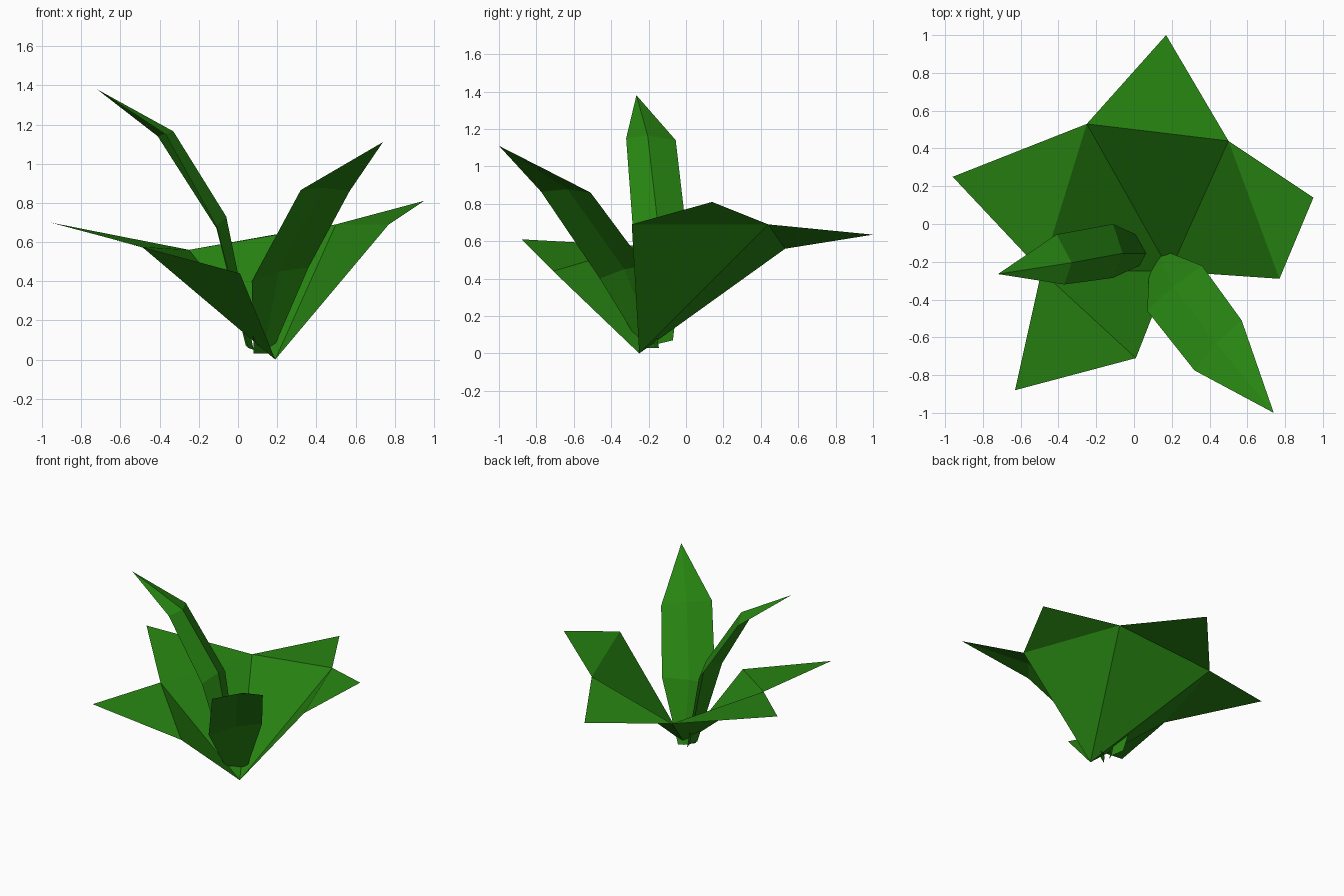
import bpy
import bmesh
from mathutils import Vector

cube = bpy.data.objects.get("Cube")
if cube:
    bpy.data.objects.remove(cube, do_unlink=True)

# One leaf green for the whole plant
green = bpy.data.materials.new("leaf_green")
green.use_nodes = True
colour = (0.021, 0.235, 0.006, 1.0)
green.diffuse_color = colour
green.node_tree.nodes["Principled BSDF"].inputs["Base Color"].default_value = colour


def make_object(name, bm):
    mesh = bpy.data.meshes.new(name)
    bm.to_mesh(mesh)
    bm.free()
    mesh.materials.append(green)
    obj = bpy.data.objects.new(name, mesh)
    bpy.context.collection.objects.link(obj)


def leaf_rosette(name, root, rim, tips):
    """Fan of triangles from the root, each extended by a pointed tip."""
    bm = bmesh.new()
    base = bm.verts.new(root)
    ring = [bm.verts.new(p) for p in rim]
    for a, b, tip in zip(ring, ring[1:], tips):
        bm.faces.new((base, a, b))
        bm.faces.new((b, a, bm.verts.new(tip)))
    make_object(name, bm)


def creased_leaf(name, sections, tip):
    """Strip of left, ridge and right points ending in a pointed tip."""
    bm = bmesh.new()
    rows = [[bm.verts.new(p) for p in row] for row in sections]
    for low, high in zip(rows, rows[1:]):
        for i in range(2):
            bm.faces.new((low[i], low[i + 1], high[i + 1], high[i]))
    end = bm.verts.new(tip)
    for i in range(2):
        bm.faces.new((rows[-1][i], rows[-1][i + 1], end))
    make_object(name, bm)


def ridge(a, b, lift):
    """Section with its middle point raised off the line between the edges."""
    return a, (Vector(a) + Vector(b)) / 2 + Vector(lift), b


# Four broad leaves spreading from one root, open at the front
leaf_rosette(
    "broad_leaves", (0.19, -0.25, 0),
    [(0.01, -0.71, 0.44), (-0.49, -0.25, 0.575), (-0.25, 0.53, 0.56),
     (0.50, 0.44, 0.69), (0.77, -0.29, 0.69)],
    [(-0.63, -0.88, 0.61), (-0.96, 0.25, 0.70),
     (0.17, 1.0, 0.635), (0.95, 0.14, 0.81)])

# Tall leaf arching to the right
creased_leaf(
    "tall_leaf",
    [((0.05, -0.21, 0.06), (0.08, -0.155, 0.05), (0.04, -0.07, 0.07)),
     ((-0.11, -0.285, 0.68), (-0.06, -0.155, 0.73), (-0.11, 0, 0.67)),
     ((-0.37, -0.32, 1.15), (-0.33, -0.205, 1.165), (-0.41, -0.055, 1.14))],
    (-0.72, -0.265, 1.38))

# Shorter leaf arching to the front left
lift = (-0.008, 0.01, 0.015)
creased_leaf(
    "front_leaf",
    [((0.17, -0.145, 0.03), (0.13, -0.165, 0.03), (0.08, -0.235, 0.03)),
     ridge((0.36, -0.22, 0.47), (0.07, -0.46, 0.40), lift),
     ridge((0.57, -0.51, 0.86), (0.32, -0.775, 0.865), lift)],
    (0.74, -1.0, 1.11))
